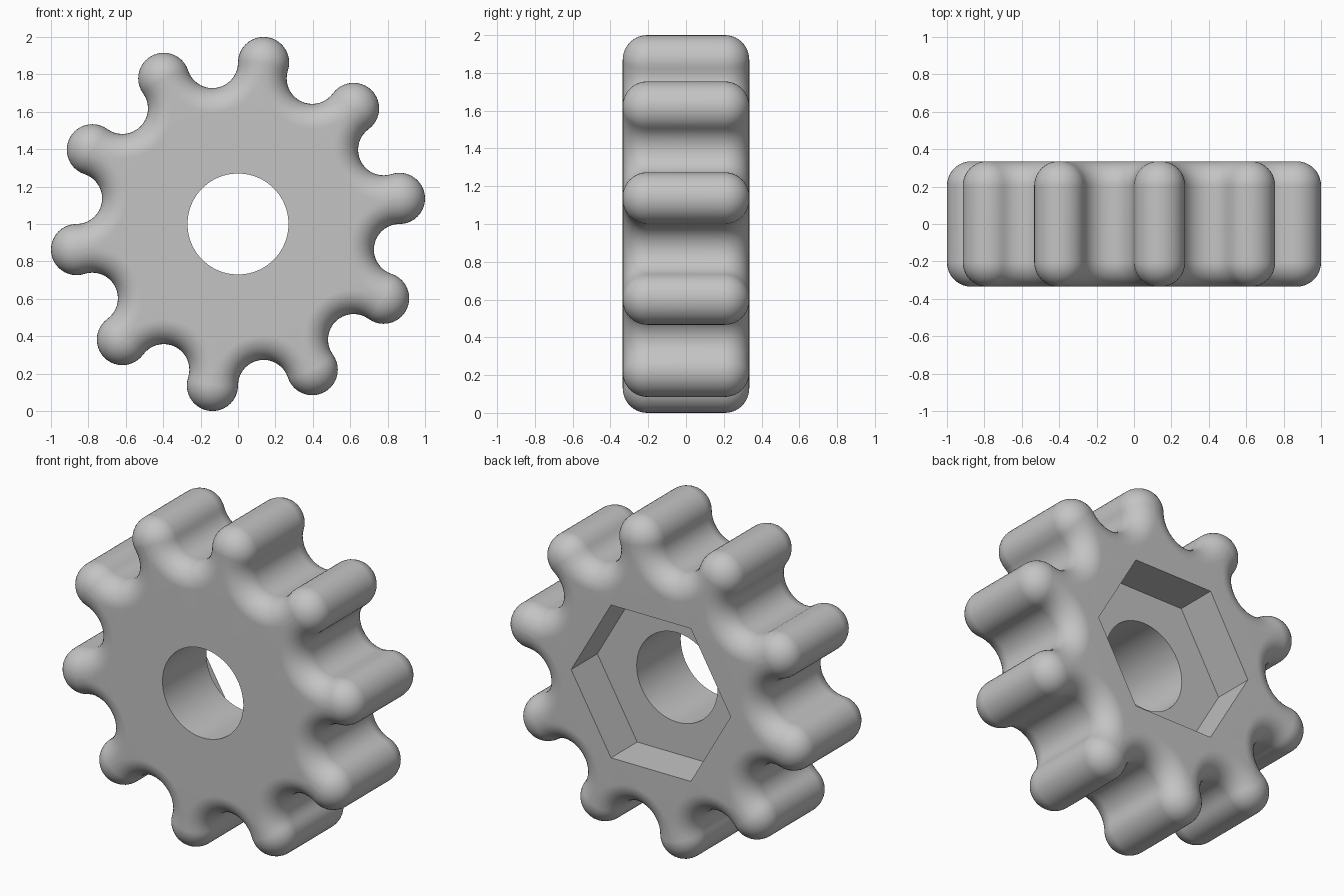
import bpy, bmesh
from math import sin, cos, radians, pi

cube = bpy.data.objects.get("Cube")
if cube:
    bpy.data.objects.remove(cube)

LOBES = 10
PITCH = 1 / (cos(radians(9)) + sin(radians(9)))   # circle through lobe and valley centres
ROUND = PITCH * sin(radians(9))                   # shared radius of lobes and valleys
FILLET = ROUND * 0.95                             # stays below half the lobe neck width
HALF = 0.335
HOLE, HEX, POCKET = 0.27, 0.533, 0.25
RIM_STEPS = 10

grey = bpy.data.materials.new("Plain grey")
grey.use_nodes = True
grey.diffuse_color = (0.55, 0.55, 0.55, 1)
grey.node_tree.nodes["Principled BSDF"].inputs["Base Color"].default_value = (0.55, 0.55, 0.55, 1)


def arc(centre, radius, start, end, steps):
    """Points on an arc about a centre on the pitch circle, without the last one."""
    a = radians(centre)
    angles = [radians(centre + start + (end - start) * i / steps) for i in range(steps)]
    return [(PITCH * cos(a) + radius * cos(t), 1 + PITCH * sin(a) + radius * sin(t)) for t in angles]


def outline(inset):
    """Lobed outline moved inward by the inset."""
    points = []
    for i in range(LOBES):
        lobe = 9 + i * 360 / LOBES
        points += arc(lobe, ROUND - inset, -99, 99, 22)
        points += arc(lobe + 18, ROUND + inset, -99, -261, 18)
    return points


def polygon(radius, sides):
    turns = [2 * pi * i / sides for i in range(sides)]
    return [(radius * cos(t), 1 + radius * sin(t)) for t in turns]


def add_ring(bm, points, y):
    """Closed loop of edges at one depth."""
    verts = [bm.verts.new((x, y, z)) for x, z in points]
    for a, b in zip(verts, verts[1:] + verts[:1]):
        bm.edges.new((a, b))
    return verts


def bridge(bm, rings):
    """Walls between successive rings of equal size."""
    for a, b in zip(rings, rings[1:]):
        for i in range(len(a)):
            bm.faces.new((a[i - 1], a[i], b[i], b[i - 1]))


def flat_face(bm, outer, inner):
    """Flat face between an outer ring and an inner opening."""
    edges = [bm.edges.get((ring[i - 1], ring[i])) for ring in (outer, inner) for i in range(len(ring))]
    bmesh.ops.triangle_fill(bm, edges=edges, use_beauty=True, normal=(0, 1, 0))


bm = bmesh.new()

# Lobed side wall with rounded front and back rims
rim = []
for i in range(RIM_STEPS + 1):
    t = pi / 2 * i / RIM_STEPS
    rim.append((FILLET * (1 - cos(t)), HALF - FILLET * (1 - sin(t))))
side = [add_ring(bm, outline(d), -y) for d, y in reversed(rim)]
side += [add_ring(bm, outline(d), y) for d, y in rim]
bridge(bm, side)

# Bolt hole and hexagonal nut pocket
floor = HALF - POCKET
hole = [add_ring(bm, polygon(HOLE, 96), y) for y in (-HALF, floor)]
pocket = [add_ring(bm, polygon(HEX, 6), y) for y in (floor, HALF)]
bridge(bm, hole)
bridge(bm, pocket)

# Front face, pocket floor and back face
flat_face(bm, side[0], hole[0])
flat_face(bm, pocket[0], hole[1])
flat_face(bm, side[-1], pocket[1])

bmesh.ops.recalc_face_normals(bm, faces=bm.faces[:])
mesh = bpy.data.meshes.new("lobed_knob")
bm.to_mesh(mesh)
bm.free()
mesh.materials.append(grey)
knob = bpy.data.objects.new("lobed_knob", mesh)
bpy.context.scene.collection.objects.link(knob)

# Smooth rounded surfaces, crisp hole and pocket edges, clean flat faces
for obj in bpy.context.selected_objects:
    obj.select_set(False)
knob.select_set(True)
bpy.context.view_layer.objects.active = knob
bpy.ops.object.shade_smooth_by_angle(angle=radians(35))
weighted = knob.modifiers.new("Clean normals", "WEIGHTED_NORMAL")
weighted.keep_sharp = True
